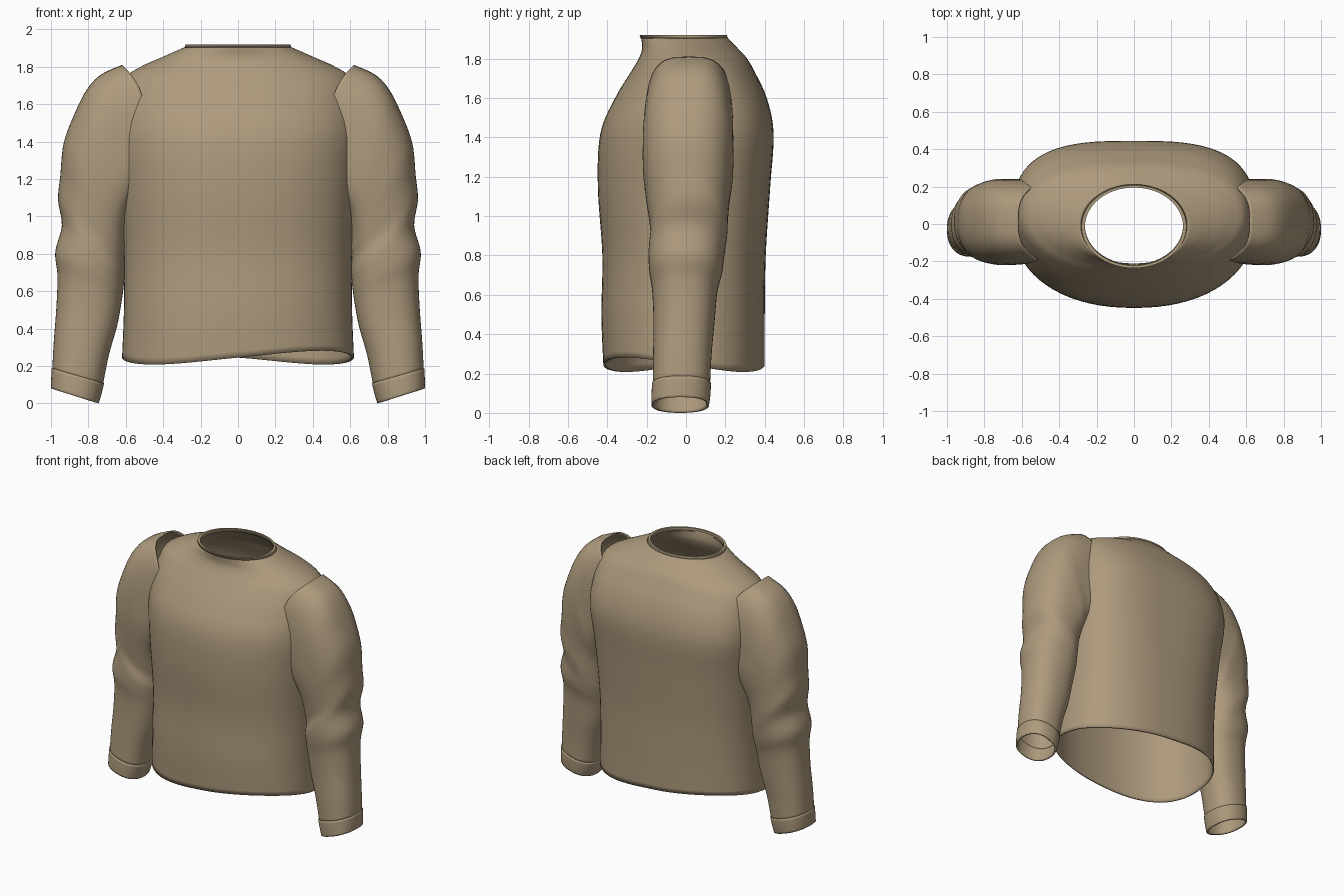
import bpy, bmesh
from math import sin, cos, pi

cube = bpy.data.objects.get("Cube")
if cube:
    bpy.data.objects.remove(cube, do_unlink=True)

# Single fabric colour
fabric = bpy.data.materials.new("tan_fabric")
fabric.use_nodes = True
tan = (0.42, 0.325, 0.205, 1)
fabric.diffuse_color = tan
shader = fabric.node_tree.nodes["Principled BSDF"]
shader.inputs["Base Color"].default_value = tan
shader.inputs["Roughness"].default_value = 0.9


def spline(rows, steps):
    """Smoothly fill in rows of section values (Catmull-Rom)."""
    out = []
    for i in range(len(rows) - 1):
        a, b, c, d = rows[max(i - 1, 0)], rows[i], rows[i + 1], rows[min(i + 2, len(rows) - 1)]
        for s in range(steps):
            t = s / steps
            out.append([q + t / 2 * (r - p + t * (2 * p - 5 * q + 4 * r - u + t * (3 * (q - r) + u - p)))
                        for p, q, r, u in zip(a, b, c, d)])
    return out + [list(rows[-1])]


def power(v, n):
    """Signed power for rounded-square sections."""
    return (1 if v >= 0 else -1) * abs(v) ** (2 / n)


def loft(name, rings, thickness):
    """Skin closed rings into an open tube with a cloth thickness."""
    bm = bmesh.new()
    loops = [[bm.verts.new(p) for p in ring] for ring in rings]
    n = len(loops[0])
    for lo, hi in zip(loops, loops[1:]):
        for i in range(n):
            j = (i + 1) % n
            bm.faces.new((lo[i], lo[j], hi[j], hi[i]))
    bmesh.ops.recalc_face_normals(bm, faces=bm.faces)
    # Make sure the skin faces away from the tube's own axis
    score = 0
    for f in bm.faces:
        ring = rings[f.index // n if f.index >= 0 else 0]
        score += f.normal.y * (f.calc_center_median().y - sum(p[1] for p in ring) / n)
    if score < 0:
        bmesh.ops.reverse_faces(bm, faces=bm.faces)
    mesh = bpy.data.meshes.new(name)
    bm.to_mesh(mesh)
    bm.free()
    mesh.materials.append(fabric)
    obj = bpy.data.objects.new(name, mesh)
    bpy.context.collection.objects.link(obj)
    bpy.ops.object.select_all(action='DESELECT')
    obj.select_set(True)
    bpy.context.view_layer.objects.active = obj
    bpy.ops.object.shade_smooth_by_angle(angle=0.8)
    solid = obj.modifiers.new("cloth_thickness", 'SOLIDIFY')
    solid.thickness = thickness
    solid.offset = -1
    return obj


# Body: height, half width, front y, back y, front and back roundness
BODY = [
    (0.245, 0.62, -0.42, 0.40, 2.2, 2.4),
    (0.50, 0.61, -0.43, 0.40, 2.2, 2.5),
    (0.80, 0.61, -0.425, 0.405, 2.2, 2.6),
    (1.15, 0.63, -0.448, 0.428, 2.2, 2.8),
    (1.42, 0.65, -0.435, 0.445, 2.2, 3.0),
    (1.60, 0.635, -0.36, 0.41, 2.2, 2.8),
    (1.74, 0.60, -0.275, 0.345, 2.1, 2.4),
    (1.80, 0.52, -0.24, 0.31, 2, 2.2),
    (1.85, 0.41, -0.223, 0.265, 2, 2),
    (1.905, 0.285, -0.228, 0.212, 2, 2),
]


def body_ring(row, count=72):
    z, w, front, back, nf, nb = row
    mid, half = (front + back) / 2, (back - front) / 2
    pts = []
    for i in range(count):
        a = 2 * pi * i / count
        n = nb if sin(a) > 0 else nf
        # The hem twists: high at one front corner, low at the other
        sag = -0.037 * sin(2 * a) * max(0, 1 - (z - 0.245) / 0.4)
        pts.append((w * power(cos(a), n), mid + half * power(sin(a), n), z + sag))
    return pts


loft("body", [body_ring(r) for r in spline(BODY, 5)], 0.012)

# Neck edging: a narrow lip turned in around the opening
NECK = [(1.903, 0.285, -0.23, 0.213, 2, 2), (1.92, 0.28, -0.236, 0.207, 2, 2),
        (1.92, 0.262, -0.222, 0.195, 2, 2), (1.895, 0.262, -0.216, 0.198, 2, 2)]
loft("neck_edge", [body_ring(r) for r in NECK], 0.002)

# Sleeve: outer x z, inner x z, front y, back y, roundness, inward bow of the rim
SLEEVE = [
    (0.62, 1.81, 0.60, 1.10, -0.205, 0.235, 3.2, 0.12),
    (0.73, 1.76, 0.60, 1.04, -0.215, 0.24, 3.0, 0.07),
    (0.80, 1.69, 0.60, 0.99, -0.22, 0.24, 2.8, 0.03),
    (0.86, 1.58, 0.60, 0.95, -0.218, 0.24, 2.6, 0.01),
    (0.93, 1.40, 0.60, 0.88, -0.205, 0.225, 2.4, 0),
    (0.95, 1.22, 0.60, 0.82, -0.19, 0.215, 2.3, 0),
    (0.962, 1.09, 0.605, 0.76, -0.18, 0.21, 2.3, 0),
    (0.942, 0.95, 0.605, 0.70, -0.19, 0.197, 2.3, 0),
    (0.977, 0.81, 0.61, 0.64, -0.187, 0.185, 2.3, 0),
    (0.965, 0.68, 0.62, 0.56, -0.172, 0.16, 2.3, 0),
    (0.972, 0.50, 0.645, 0.42, -0.165, 0.145, 2.3, 0),
    (0.985, 0.33, 0.69, 0.26, -0.167, 0.13, 2.3, 0),
    (0.993, 0.18, 0.722, 0.10, -0.168, 0.122, 2.3, 0),
]
CUFF = [
    (0.996, 0.188, 0.716, 0.108, -0.173, 0.127, 2.3, 0),
    (0.999, 0.13, 0.73, 0.05, -0.175, 0.124, 2.3, 0),
    (1.0, 0.08, 0.745, 0.0, -0.175, 0.117, 2.3, 0),
]


def sleeve_ring(row, side, count=48):
    xo, zo, xi, zi, front, back, n, bow = row
    pts = []
    for i in range(count):
        a = 2 * pi * i / count
        c, s = power(cos(a), n), power(sin(a), n)
        x = (xo + xi) / 2 + (xo - xi) / 2 * c - bow * sin(a) ** 2
        z = (zo + zi) / 2 + (zo - zi) / 2 * c
        pts.append((side * x, (front + back) / 2 + (back - front) / 2 * s, z))
    return pts


for label, side in (("left", 1), ("right", -1)):
    loft(label + "_sleeve", [sleeve_ring(r, side) for r in spline(SLEEVE, 5)], 0.01)
    loft(label + "_cuff", [sleeve_ring(r, side) for r in spline(CUFF, 3)], 0.012)
